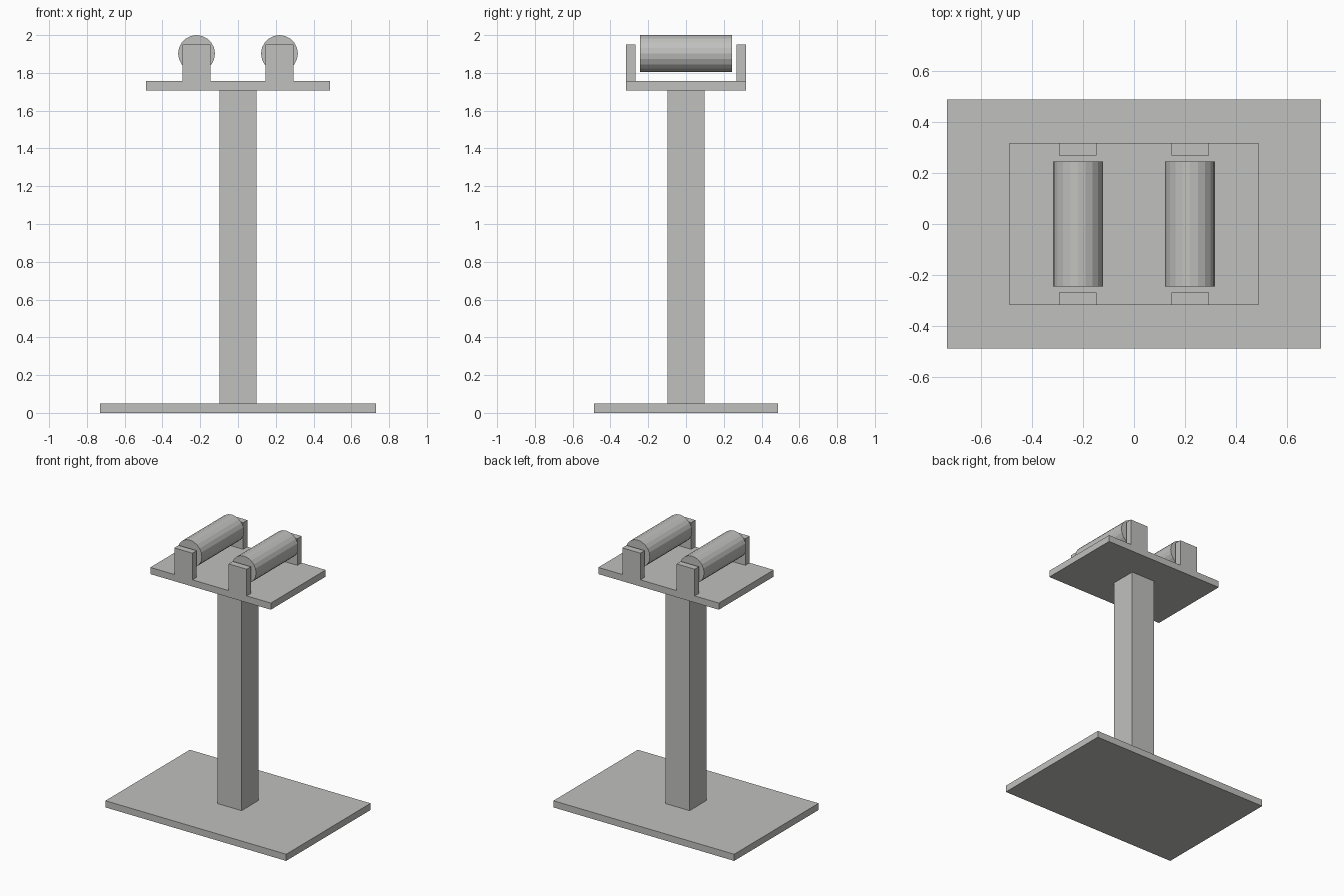
import bpy
from math import pi

cube = bpy.data.objects.get("Cube")
if cube:
    bpy.data.objects.remove(cube, do_unlink=True)

U = 2 / 20.5  # one design unit; the stand is 20.5 units tall

# Single warm grey material
GREY = (0.53, 0.53, 0.515, 1)
grey = bpy.data.materials.new("warm grey")
grey.use_nodes = True
grey.diffuse_color = GREY
grey.node_tree.nodes["Principled BSDF"].inputs["Base Color"].default_value = GREY


def finish(name):
    obj = bpy.context.object
    obj.name = obj.data.name = name
    obj.data.materials.append(grey)
    return obj


def box(name, size, x=0, y=0, bottom=0):
    """Box given in design units, placed by the height of its underside."""
    bpy.ops.mesh.primitive_cube_add(
        size=1, location=(x * U, y * U, (bottom + size[2] / 2) * U))
    obj = finish(name)
    obj.scale = [s * U for s in size]
    bpy.ops.object.transform_apply(location=False, rotation=False, scale=True)
    return obj


def roller(name, x):
    bpy.ops.mesh.primitive_cylinder_add(
        vertices=20, radius=U, depth=5 * U,
        location=(x * U, 0, 19.5 * U), rotation=(pi / 2, 0, 0))
    return finish(name)


# Base, column and top plate
box("base_plate", (15, 10, 0.5))
box("column", (2, 2, 17), bottom=0.5)
box("top_plate", (10, 6.5, 0.5), bottom=17.5)

# Two rollers, each between a front and a back bracket
for side, x in (("left", 2.25), ("right", -2.25)):
    roller(f"{side}_roller", x)
    for end, y in (("front", -3), ("back", 3)):
        box(f"{side}_{end}_bracket", (1.5, 0.5, 2), x, y, 18)
